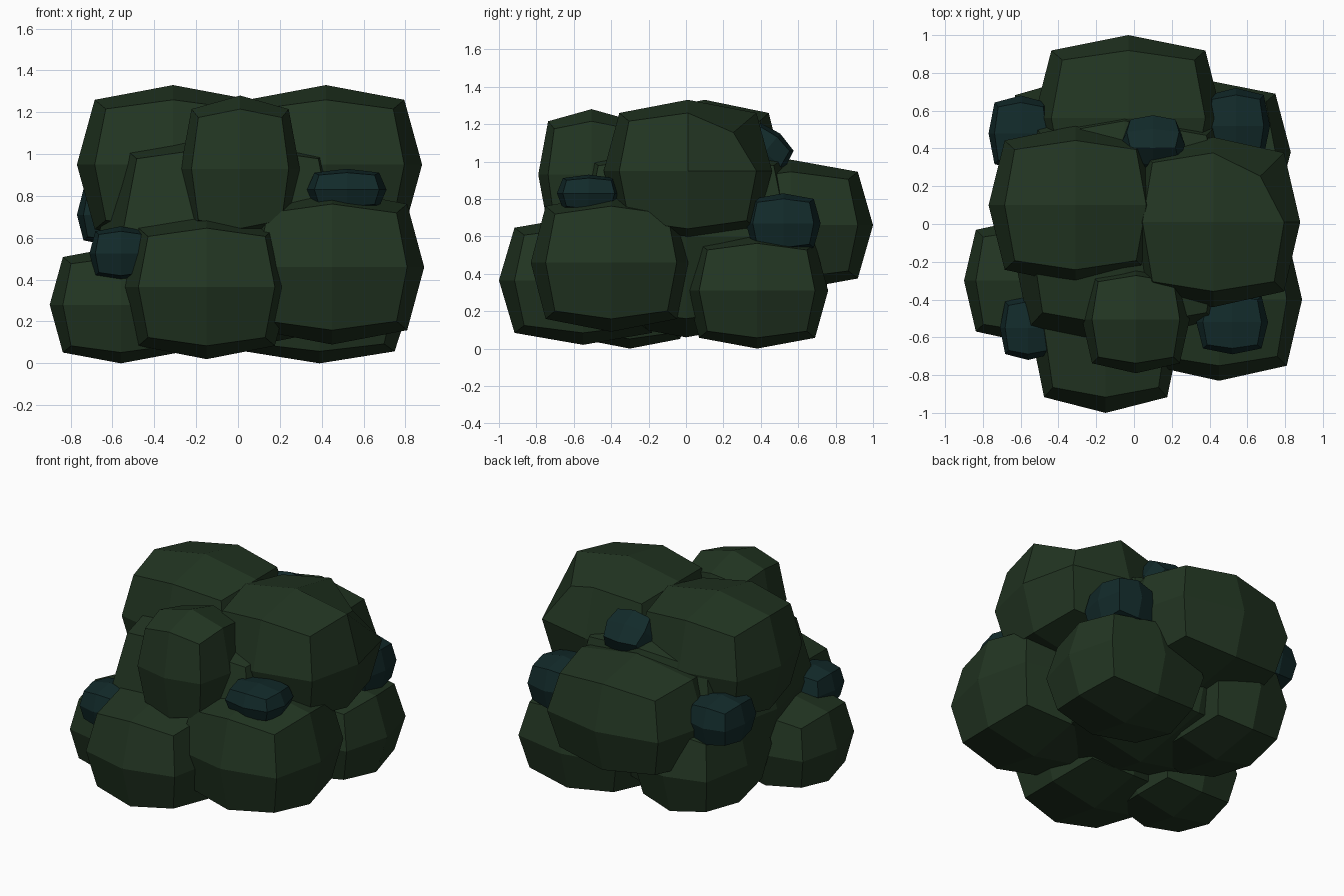
import bpy, bmesh
from math import radians
from mathutils import Matrix, Vector

if "Cube" in bpy.data.objects:
    bpy.data.objects.remove(bpy.data.objects["Cube"])


def material(name, color):
    m = bpy.data.materials.new(name)
    m.diffuse_color = color
    m.use_nodes = True
    m.node_tree.nodes["Principled BSDF"].inputs["Base Color"].default_value = m.diffuse_color
    return m


GREEN = material("leaf_green", (0.016, 0.036, 0.016, 1))
TEAL = material("leaf_teal", (0.006, 0.023, 0.023, 1))

# how far face centres, edge middles and corners of the cube are kept out
ROUNDING = {0: 1.0, 1: 1.0, 2: 0.815, 3: 0.70}


def clump(name, centre, half, mat, tilt=0, dented=None):
    """Low-poly rounded cube: a cube cut once, edges and corners pulled in.
    tilt turns it about x; dented names one corner that is pushed in further."""
    bm = bmesh.new()
    bmesh.ops.create_cube(bm, size=2)
    bmesh.ops.subdivide_edges(bm, edges=bm.edges[:], cuts=1, use_grid_fill=True)
    turn = Matrix.Rotation(radians(tilt), 3, 'X')
    for v in bm.verts:
        k = ROUNDING[sum(abs(c) > 0.5 for c in v.co)]
        if dented and (v.co - Vector(dented)).length < 0.01:
            k = 0.54
        v.co = turn @ Vector(c * k * h for c, h in zip(v.co, half)) + Vector(centre)
    me = bpy.data.meshes.new(name)
    bm.to_mesh(me)
    bm.free()
    me.materials.append(mat)
    ob = bpy.data.objects.new(name, me)
    bpy.context.collection.objects.link(ob)
    return ob


# large green leaf masses: centre, half size
foliage = {
    "core": ((-0.05, 0.0, 0.60), (0.62, 0.67, 0.54)),
    "top_left": ((-0.31, 0.10, 0.95), (0.46, 0.42, 0.38)),
    "top_front": ((0.01, -0.505, 0.93), (0.285, 0.285, 0.35)),
    "front": ((-0.15, -0.55, 0.365), (0.40, 0.45, 0.345)),
    "front_right": ((0.45, -0.40, 0.46), (0.44, 0.43, 0.37)),
    "front_left": ((-0.56, -0.30, 0.28), (0.34, 0.33, 0.28)),
    "back_right": ((0.39, 0.38, 0.31), (0.44, 0.38, 0.31)),
    "back_left": ((-0.36, 0.34, 0.36), (0.33, 0.42, 0.32)),
    "back": ((-0.03, 0.56, 0.66), (0.50, 0.44, 0.35)),
}
for name, (c, h) in foliage.items():
    clump("foliage_" + name, c, h, GREEN)
clump("foliage_top_right", (0.42, 0.01, 0.95), (0.46, 0.45, 0.38), GREEN,
      dented=(1, 1, 1))

# small teal tufts between the masses
tufts = {
    "front_right": ((0.52, -0.52, 0.83), (0.19, 0.17, 0.10)),
    "front_left": ((-0.56, -0.55, 0.525), (0.15, 0.17, 0.13)),
    "back_left": ((-0.60, 0.48, 0.71), (0.17, 0.20, 0.15)),
    "back_right": ((0.54, 0.52, 0.67), (0.18, 0.20, 0.16)),
}
for name, (c, h) in tufts.items():
    clump("tuft_" + name, c, h, TEAL)
clump("tuft_top_back", (0.10, 0.42, 1.05), (0.17, 0.14, 0.13), TEAL, tilt=-40)
